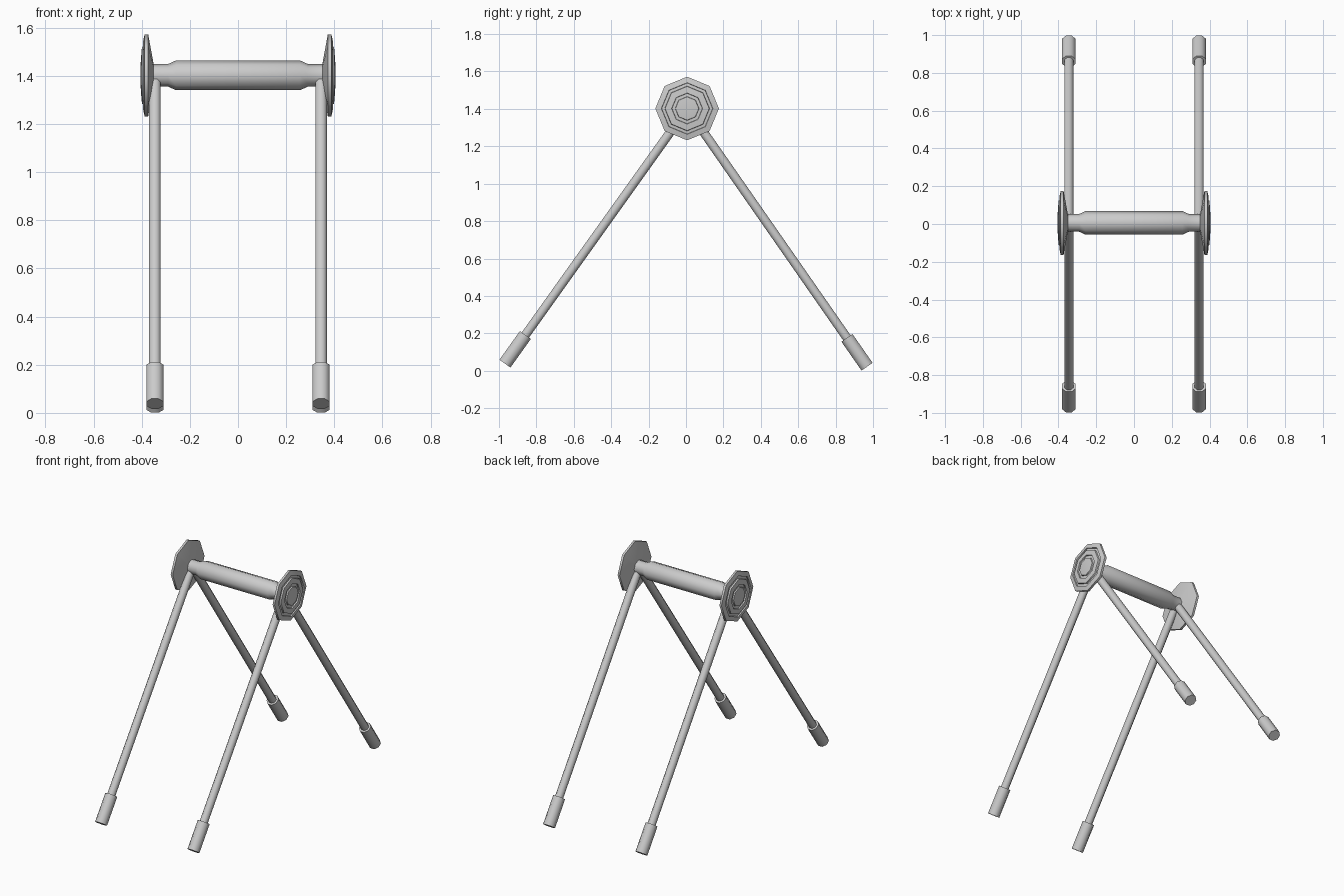
import bpy, bmesh, math
from mathutils import Vector

cube = bpy.data.objects.get("Cube")
if cube:
    bpy.data.objects.remove(cube, do_unlink=True)

grey = bpy.data.materials.new("light grey")
grey.use_nodes = True
colour = (0.6, 0.6, 0.6, 1)
grey.diffuse_color = colour
grey.node_tree.nodes["Principled BSDF"].inputs["Base Color"].default_value = colour

SIDES = 8
HUB = Vector((0, 0.006, 1.402))


def lathe(name, profile, origin, axis, up, turn=0.0, angle=50):
    """Spin (distance along axis, radius) points into a closed solid."""
    axis = Vector(axis).normalized()
    side = Vector(up).cross(axis).normalized()
    up = axis.cross(side)
    bm = bmesh.new()
    rings = []
    for d, r in profile:
        ring = []
        for i in range(SIDES):
            a = math.tau * i / SIDES + turn
            offset = side * math.cos(a) + up * math.sin(a)
            ring.append(bm.verts.new(Vector(origin) + axis * d + offset * r))
        rings.append(ring)
    for a, b in zip(rings, rings[1:]):
        for i in range(SIDES):
            j = (i + 1) % SIDES
            bm.faces.new((a[i], a[j], b[j], b[i]))
    bm.faces.new(rings[0])
    bm.faces.new(rings[-1])
    bmesh.ops.recalc_face_normals(bm, faces=bm.faces)
    mesh = bpy.data.meshes.new(name)
    bm.to_mesh(mesh)
    bm.free()
    mesh.materials.append(grey)
    obj = bpy.data.objects.new(name, mesh)
    bpy.context.collection.objects.link(obj)
    bpy.ops.object.select_all(action="DESELECT")
    obj.select_set(True)
    bpy.context.view_layer.objects.active = obj
    bpy.ops.object.shade_smooth_by_angle(angle=math.radians(angle))
    return obj


# Crossbar with a thicker middle grip
half = [(0.257, 0.062), (0.29, 0.047), (0.365, 0.047)]
bar = [(-x, r) for x, r in reversed(half)] + half
lathe("crossbar", bar, HUB, (1, 0, 0), (0, 0, 1))

# End disc: conical back, rim, and stepped rings on the outer face
disc = [(0.35, 0.045), (0.373, 0.17), (0.388, 0.17),
        (0.395, 0.138), (0.387, 0.136), (0.389, 0.12),
        (0.399, 0.118), (0.402, 0.083), (0.394, 0.081),
        (0.395, 0.064), (0.403, 0.062), (0.404, 0.055)]

for label, s in (("left", 1), ("right", -1)):
    lathe(label + "_end_disc", disc, HUB, (s, 0, 0), (0, 0, 1), angle=46)

    # Splayed legs with thicker feet
    for end, y, z in (("front", -0.968, 0.038), ("back", 0.968, 0.0215)):
        top = HUB + Vector((s * 0.345, 0, 0))
        foot = Vector((s * 0.345, y, z))
        run = top - foot
        lathe(f"{end}_{label}_leg", [(0.15, 0.026), (run.length, 0.026)],
              foot, run, (1, 0, 0), math.pi / SIDES)
        lathe(f"{end}_{label}_foot", [(0, 0.039), (0.188, 0.039)],
              foot, run, (1, 0, 0), math.pi / SIDES)
